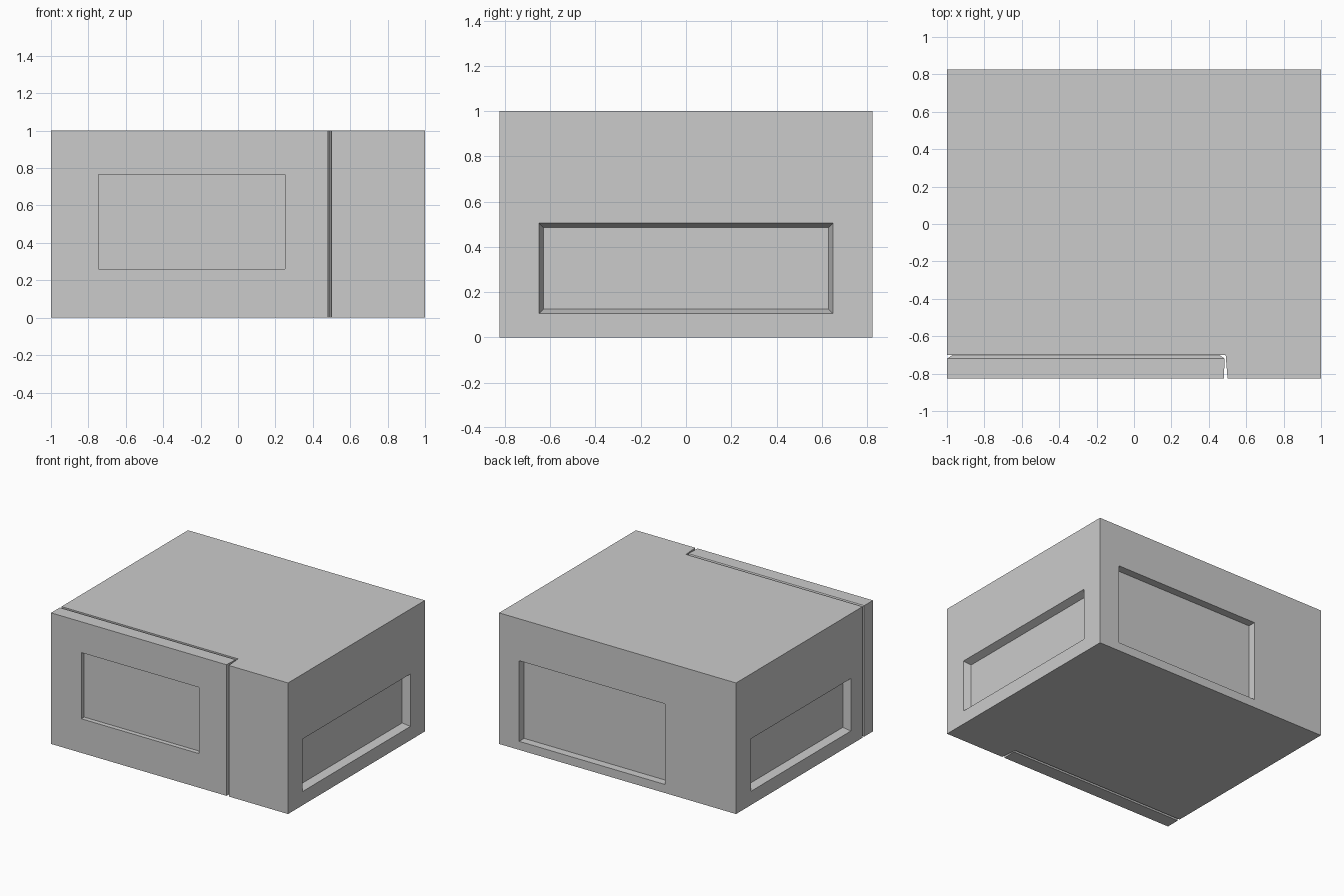
import bpy, bmesh
from mathutils import Vector

if "Cube" in bpy.data.objects:
    bpy.data.objects.remove(bpy.data.objects["Cube"])


def mesh_object(name, bm):
    bmesh.ops.recalc_face_normals(bm, faces=bm.faces)
    mesh = bpy.data.meshes.new(name)
    bm.to_mesh(mesh)
    bm.free()
    obj = bpy.data.objects.new(name, mesh)
    bpy.context.collection.objects.link(obj)
    return obj


def loft(name, rings):
    """Closed solid through rings of equal point count."""
    bm = bmesh.new()
    loops = [[bm.verts.new(p) for p in ring] for ring in rings]
    for a, b in zip(loops, loops[1:]):
        for i in range(len(a)):
            j = (i + 1) % len(a)
            bm.faces.new((a[i], a[j], b[j], b[i]))
    bm.faces.new(loops[0])
    bm.faces.new(loops[-1])
    return mesh_object(name, bm)


def recess(target, axis, face, inward, low, high, depth, taper=0.0):
    """Cut a rectangular pocket into the face lying across the given axis."""
    def ring(pos, t):
        (u0, v0), (u1, v1) = low, high
        pts = [(u0 + t, v0 + t), (u1 - t, v0 + t), (u1 - t, v1 - t), (u0 + t, v1 - t)]
        return [Vector((pos, u, v) if axis == 'X' else (u, pos, v)) for u, v in pts]

    # the cutter starts just outside the face, with the taper carried on
    out = 0.01
    cutter = loft("recess_cutter", [ring(face - inward * out, -taper * out / depth),
                                    ring(face + inward * depth, taper)])
    cutter.hide_render = True
    mod = target.modifiers.new("recess", 'BOOLEAN')
    mod.operation = 'DIFFERENCE'
    mod.solver = 'EXACT'
    mod.object = cutter
    bpy.context.view_layer.objects.active = target
    bpy.ops.object.modifier_apply(modifier=mod.name)
    bpy.data.objects.remove(cutter)


# Oven body: L-shaped plan that leaves room for the door
plan = [(-1, 0.825), (-1, -0.70), (0.49, -0.70), (0.50, -0.825), (1, -0.825), (1, 0.825)]
body = loft("oven_body", [[(x, y, z) for x, y in plan] for z in (0, 1)])

# Pockets in the right side, left side and back
recess(body, 'X', 1, -1, (-0.65, 0.105), (0.65, 0.505), 0.055, 0.02)
recess(body, 'X', -1, 1, (-0.56, 0.105), (0.645, 0.505), 0.055, 0.02)
recess(body, 'Y', 0.825, -1, (-0.40, 0.065), (0.83, 0.68), 0.06)


# Door: slab with its rear edges chamfered where it meets the body
def door_ring(y, x0, x1, inset):
    return [(x0, y, inset), (x1, y, inset), (x1, y, 1 - inset), (x0, y, 1 - inset)]


door = loft("oven_door", [door_ring(-0.825, -1, 0.48, 0),
                          door_ring(-0.72, -1, 0.485, 0),
                          door_ring(-0.70, -0.97, 0.455, 0.03)])

# Window pocket in the door
recess(door, 'Y', -0.825, 1, (-0.745, 0.26), (0.25, 0.765), 0.035)
